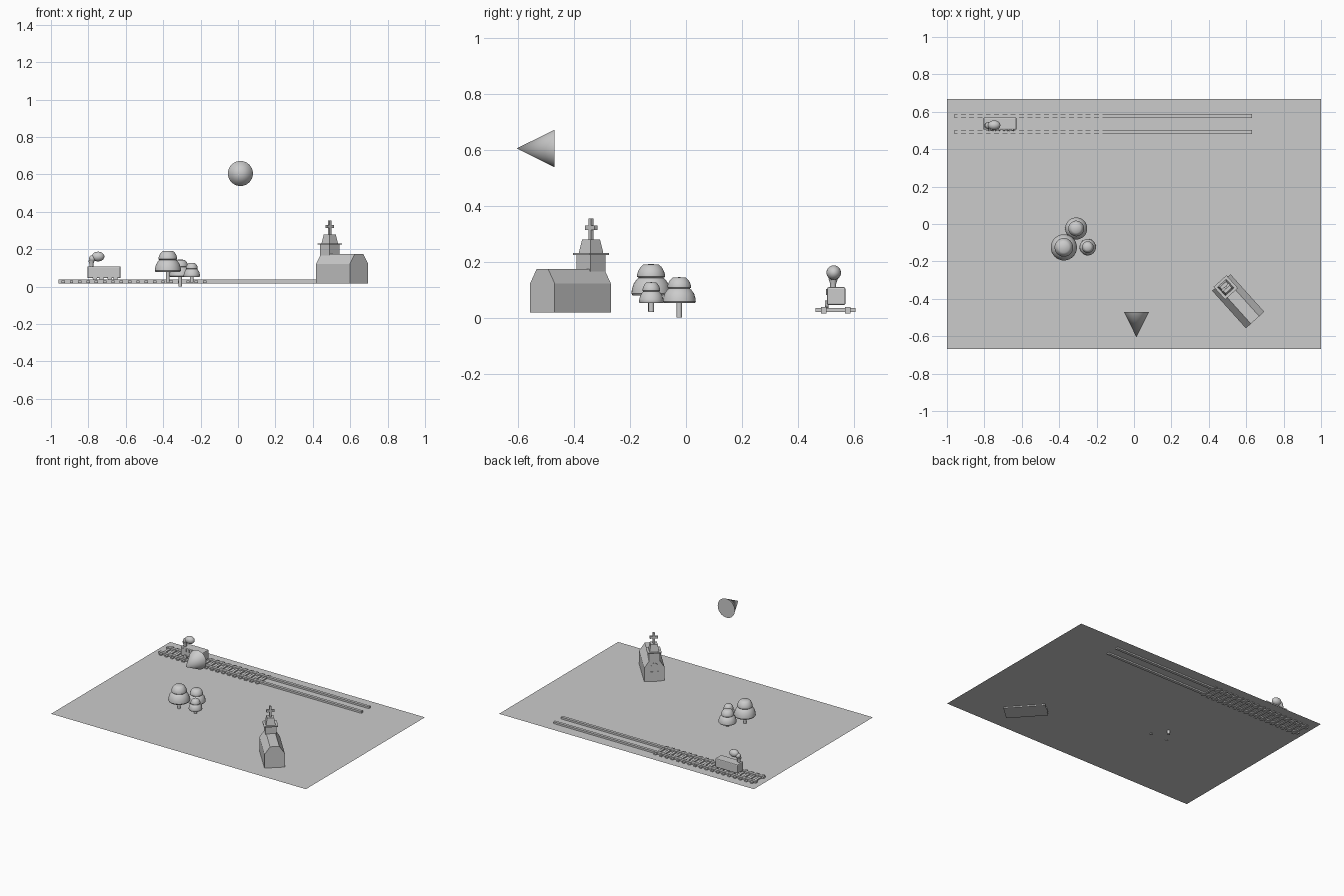
import bpy, bmesh, math
from mathutils import Matrix, Vector

if "Cube" in bpy.data.objects:
    bpy.data.objects.remove(bpy.data.objects["Cube"])

I = Matrix.Identity(4)


def finish(name, bm, mat=I, smooth=False):
    bmesh.ops.recalc_face_normals(bm, faces=bm.faces)
    me = bpy.data.meshes.new(name)
    bm.to_mesh(me)
    bm.free()
    ob = bpy.data.objects.new(name, me)
    bpy.context.collection.objects.link(ob)
    ob.matrix_world = mat
    if smooth:
        bpy.ops.object.select_all(action='DESELECT')
        ob.select_set(True)
        bpy.context.view_layer.objects.active = ob
        bpy.ops.object.shade_smooth_by_angle(angle=math.radians(40))
    return ob


def add_box(bm, lo, hi):
    lo, hi = Vector(lo), Vector(hi)
    m = Matrix.Translation((lo + hi) / 2) @ Matrix.Diagonal((*(hi - lo), 1))
    bmesh.ops.create_cube(bm, size=1, matrix=m)


def box(name, lo, hi, mat=I, bevel=0):
    bm = bmesh.new()
    add_box(bm, lo, hi)
    if bevel:
        bmesh.ops.bevel(bm, geom=list(bm.edges), offset=bevel, segments=2,
                        affect='EDGES', profile=0.5)
    return finish(name, bm, mat)


def cone(name, mat, r1, r2, depth, n=24, smooth=True):
    bm = bmesh.new()
    bmesh.ops.create_cone(bm, cap_ends=True, segments=n, radius1=r1,
                          radius2=r2, depth=depth)
    return finish(name, bm, mat, smooth)


def lathe(name, profile, mat, n=32):
    bm = bmesh.new()
    vs = [bm.verts.new((r, 0, z)) for r, z in profile]
    es = [bm.edges.new(p) for p in zip(vs, vs[1:])]
    bmesh.ops.spin(bm, geom=vs + es, axis=(0, 0, 1), cent=(0, 0, 0),
                   steps=n, angle=math.tau)
    bmesh.ops.remove_doubles(bm, verts=bm.verts, dist=1e-5)
    return finish(name, bm, mat, True)


T = Matrix.Translation

# Ground sheet
bm = bmesh.new()
bmesh.ops.create_grid(bm, x_segments=1, y_segments=1, size=1,
                      matrix=T((0, 0, 0.026)) @ Matrix.Diagonal((1, 0.667, 1, 1)))
finish("ground_sheet", bm)

# Floating cone pointing to the front
cone("floating_cone", T((0.013, -0.5375, 0.605)) @ Matrix.Rotation(math.pi / 2, 4, 'X'),
     0.067, 0, 0.135, 32)

# Railway track: two rails, sleepers on the left half only
for name, y in (("front_rail", 0.492), ("back_rail", 0.578)):
    box(name, (-0.96, y - 0.01, 0.016), (0.63, y + 0.01, 0.039))
bm = bmesh.new()
for i in range(18):
    x = -0.935 + i * 0.0445
    add_box(bm, (x - 0.009, 0.463, 0.02), (x + 0.009, 0.605, 0.034))
finish("sleepers", bm)

# Train wagon with chimney, smoke, windows and wheels
box("wagon_body", (-0.805, 0.504, 0.045), (-0.628, 0.57, 0.109), bevel=0.006)
bm = bmesh.new()
for i in range(7):
    x = -0.785 + i * 0.0225
    add_box(bm, (x - 0.005, 0.501, 0.082), (x + 0.005, 0.506, 0.102))
finish("wagon_windows", bm)
for i, x in enumerate((-0.765, -0.73, -0.685, -0.655)):
    cone(f"wheel_{i + 1}", T((x, 0.503, 0.048)) @ Matrix.Rotation(math.pi / 2, 4, 'X'),
         0.013, 0.013, 0.014, 16)
lathe("chimney", [(0, 0.1), (0.011, 0.1), (0.011, 0.122), (0.017, 0.14), (0, 0.14)],
      T((-0.784, 0.526, 0)), 20)
bm = bmesh.new()
for c, r, sx in (((-0.748, 0.528, 0.161), 0.026, 1.3), ((-0.778, 0.527, 0.15), 0.018, 1.0)):
    bmesh.ops.create_uvsphere(bm, u_segments=20, v_segments=12, radius=r,
                              matrix=T(c) @ Matrix.Diagonal((sx, 1, 1, 1)))
finish("smoke_puff", bm, smooth=True)

# Trees: two-tier rounded canopies on thin trunks
TIERS = [(0, 0), (0.93, 0), (1, 0.06), (0.98, 0.18), (0.9, 0.36), (0.74, 0.51),
         (0.64, 0.56), (0.71, 0.6), (0.71, 0.68), (0.64, 0.8), (0.53, 0.91),
         (0.4, 0.98), (0, 1)]
for name, x, y, r, z0, z1, zt in (("large", -0.375, -0.125, 0.07, 0.079, 0.192, 0.022),
                                  ("middle", -0.309, -0.024, 0.059, 0.052, 0.145, 0.0),
                                  ("small", -0.247, -0.124, 0.044, 0.052, 0.127, 0.021)):
    lathe(name + "_tree_canopy", [(p * r, z0 + q * (z1 - z0)) for p, q in TIERS],
          T((x, y, 0)))
    cone(name + "_tree_trunk", T((x, y, (zt + z0 + 0.01) / 2)),
         0.01, 0.01, z0 + 0.01 - zt, 16)

# Church, built along its own axis then turned
C = T((0.557, -0.413, 0)) @ Matrix.Rotation(math.radians(-48), 4, 'Z')
bm = bmesh.new()
f = bm.faces.new([bm.verts.new((-0.135, y, z)) for y, z in
                  ((-0.066, 0.018), (0.066, 0.018), (0.066, 0.122), (0.03, 0.175),
                   (-0.03, 0.175), (-0.066, 0.122))])
ext = bmesh.ops.extrude_face_region(bm, geom=[f], use_keep_orig=True)
bmesh.ops.translate(bm, vec=(0.27, 0, 0),
                    verts=[v for v in ext["geom"] if isinstance(v, bmesh.types.BMVert)])
finish("church_nave", bm, C)
TX = -0.099
box("church_tower", (TX - 0.0365, -0.0365, 0.15), (TX + 0.0365, 0.0365, 0.226), C)
box("tower_ledge", (TX - 0.046, -0.046, 0.225), (TX + 0.046, 0.046, 0.231), C)
cone("tower_spire", C @ T((TX, 0, 0.2555)) @ Matrix.Rotation(math.pi / 4, 4, 'Z'),
     0.044, 0.032, 0.049, 4, False)
box("cross_upright", (TX - 0.0065, -0.0065, 0.278), (TX + 0.0065, 0.0065, 0.354), C)
box("cross_arm", (TX - 0.0065, -0.026, 0.314), (TX + 0.0065, 0.026, 0.33), C)
box("church_door", (-0.139, -0.026, 0.018), (-0.13, 0.026, 0.095), C)
cone("round_window", C @ T((-0.135, 0, 0.135)) @ Matrix.Rotation(math.pi / 2, 4, 'Y'),
     0.021, 0.021, 0.008, 12, False)
